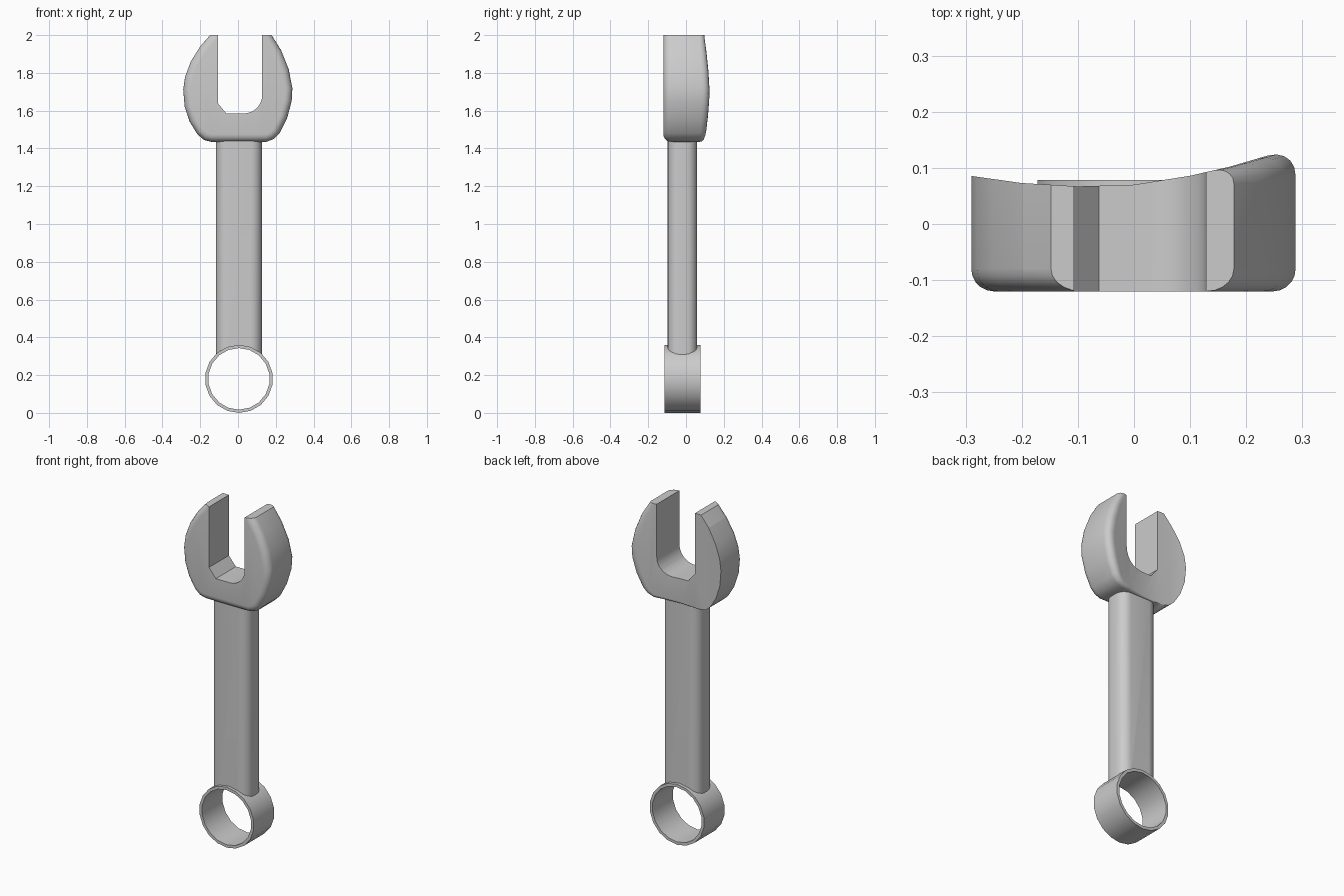
import bpy, bmesh, math
from mathutils import Vector

if "Cube" in bpy.data.objects:
    bpy.data.objects.remove(bpy.data.objects["Cube"])


def add_mesh(name, rings):
    """Loft closed rings of (x, y, z) points and cap both ends."""
    bm = bmesh.new()
    loops = [[bm.verts.new(p) for p in r] for r in rings]
    n = len(rings[0])
    for a, b in zip(loops, loops[1:]):
        for i in range(n):
            j = (i + 1) % n
            bm.faces.new((a[i], a[j], b[j], b[i]))
    bm.faces.new(loops[0])
    bm.faces.new(loops[-1])
    bmesh.ops.remove_doubles(bm, verts=bm.verts[:], dist=1e-5)
    bmesh.ops.recalc_face_normals(bm, faces=bm.faces[:])
    me = bpy.data.meshes.new(name)
    bm.to_mesh(me)
    bm.free()
    ob = bpy.data.objects.new(name, me)
    bpy.context.collection.objects.link(ob)
    return ob


def activate(ob):
    bpy.ops.object.select_all(action='DESELECT')
    ob.select_set(True)
    bpy.context.view_layer.objects.active = ob


def cut(ob, cutter):
    cutter.hide_render = True
    mod = ob.modifiers.new("cut", 'BOOLEAN')
    mod.operation = 'DIFFERENCE'
    mod.solver = 'EXACT'
    mod.object = cutter
    activate(ob)
    bpy.ops.object.modifier_apply(modifier="cut")
    bpy.data.objects.remove(cutter)


def smooth(ob, deg=35):
    activate(ob)
    bpy.ops.object.shade_smooth_by_angle(angle=math.radians(deg))


def prism(name, pts, y0, y1):
    return add_mesh(name, [[(x, y, z) for x, z in pts] for y in (y0, y1)])


def circle(r, n, cx=0.005, cz=0.18):
    return [(cx + r * math.sin(2 * math.pi * i / n),
             cz + r * math.cos(2 * math.pi * i / n)) for i in range(n)]


# Jaw head: outline runs past z = 2 and is trimmed by the slot cutter
outline = [(-.05, 2.09), (-.1, 2.05), (-.148, 2), (-.2, 1.94), (-.25, 1.86),
           (-.28, 1.78), (-.29, 1.71), (-.282, 1.62), (-.255, 1.54),
           (-.215, 1.475), (-.18, 1.445), (-.14, 1.435), (.15, 1.435),
           (.19, 1.45), (.22, 1.48), (.26, 1.56), (.284, 1.65), (.288, 1.72),
           (.268, 1.82), (.228, 1.92), (.178, 2), (.12, 2.08), (.05, 2.1)]
normals = []
for i in range(len(outline)):
    t = Vector(outline[(i + 1) % len(outline)]) - Vector(outline[i - 1])
    normals.append(Vector((-t.y, t.x)).normalized())     # inward


def head_ring(angle, r, back):
    ring = []
    for (x, z), n in zip(outline, normals):
        w = min(max((x - .05) / .2, 0), 1) if back else 1  # back edge rounded on +x only
        d = r * w * (1 - math.cos(angle))
        h = r * w * (1 - math.sin(angle))
        ring.append((x + n.x * d, .1 - h if back else -.12 + h, z + n.y * d))
    return ring


angles = [math.radians(a) for a in (0, 18, 36, 54, 72, 90)]
head = add_mesh("jaw_head", [head_ring(a, .04, False) for a in reversed(angles)]
                + [head_ring(a, .05, True) for a in angles])

arc = [(.03 + .098 * math.sin(a), 1.683 - .098 * math.cos(a))
       for a in [math.pi / 2 * i / 8 for i in range(9)]]
cut(head, prism("slot_cutter", [(-.107, 2), (-.107, 1.64), (-.062, 1.585)] + arc
                + [(.128, 2), (.6, 2), (.6, 2.4), (-.6, 2.4), (-.6, 2)], -.5, .5))

# Bend the back of the head into its shallow curve
knots = [(-.3, .087), (-.2, .073), (-.1, .067), (0, .07), (.1, .086), (.17, .102), (.3, .14)]


def back_y(x):
    for (x0, y0), (x1, y1) in zip(knots, knots[1:]):
        if x <= x1:
            return y0 + (y1 - y0) * (x - x0) / (x1 - x0)
    return knots[-1][1]


bm = bmesh.new()
bm.from_mesh(head.data)
for x, _ in knots[1:-1]:
    bmesh.ops.bisect_plane(bm, geom=bm.verts[:] + bm.edges[:] + bm.faces[:],
                           plane_co=(x, 0, 0), plane_no=(1, 0, 0))
for v in bm.verts:
    if v.co.y > .03:
        v.co.y += back_y(v.co.x) - .1
bm.to_mesh(head.data)
bm.free()
smooth(head)

# Handle: rounded bar, trimmed to the ring
r, x0, x1, y0, y1 = .058, -.117, .127, -.097, .058
section = []
for k, (cx, cy) in enumerate([(x1 - r, y1 - r), (x0 + r, y1 - r),
                              (x0 + r, y0 + r), (x1 - r, y0 + r)]):
    for i in range(7):
        a = math.pi / 2 * (k + i / 6)
        section.append((cx + r * math.cos(a), cy + r * math.sin(a)))
handle = add_mesh("handle", [[(x, y, z) for x, y in section] for z in (.2, 1.45)])
cut(handle, prism("ring_cutter", circle(.171, 18), -.5, .5))
smooth(handle)

# Ring end: open band with 18 sides
bm = bmesh.new()
loops = [[bm.verts.new((x, y, z)) for x, z in circle(rad, 18)]
         for rad, y in ((.18, -.115), (.18, .078), (.163, .078), (.163, -.115))]
for k in range(4):
    a, b = loops[k], loops[(k + 1) % 4]
    for i in range(18):
        j = (i + 1) % 18
        bm.faces.new((a[i], a[j], b[j], b[i]))
bmesh.ops.recalc_face_normals(bm, faces=bm.faces[:])
me = bpy.data.meshes.new("ring_end")
bm.to_mesh(me)
bm.free()
ring = bpy.data.objects.new("ring_end", me)
bpy.context.collection.objects.link(ring)
smooth(ring)
